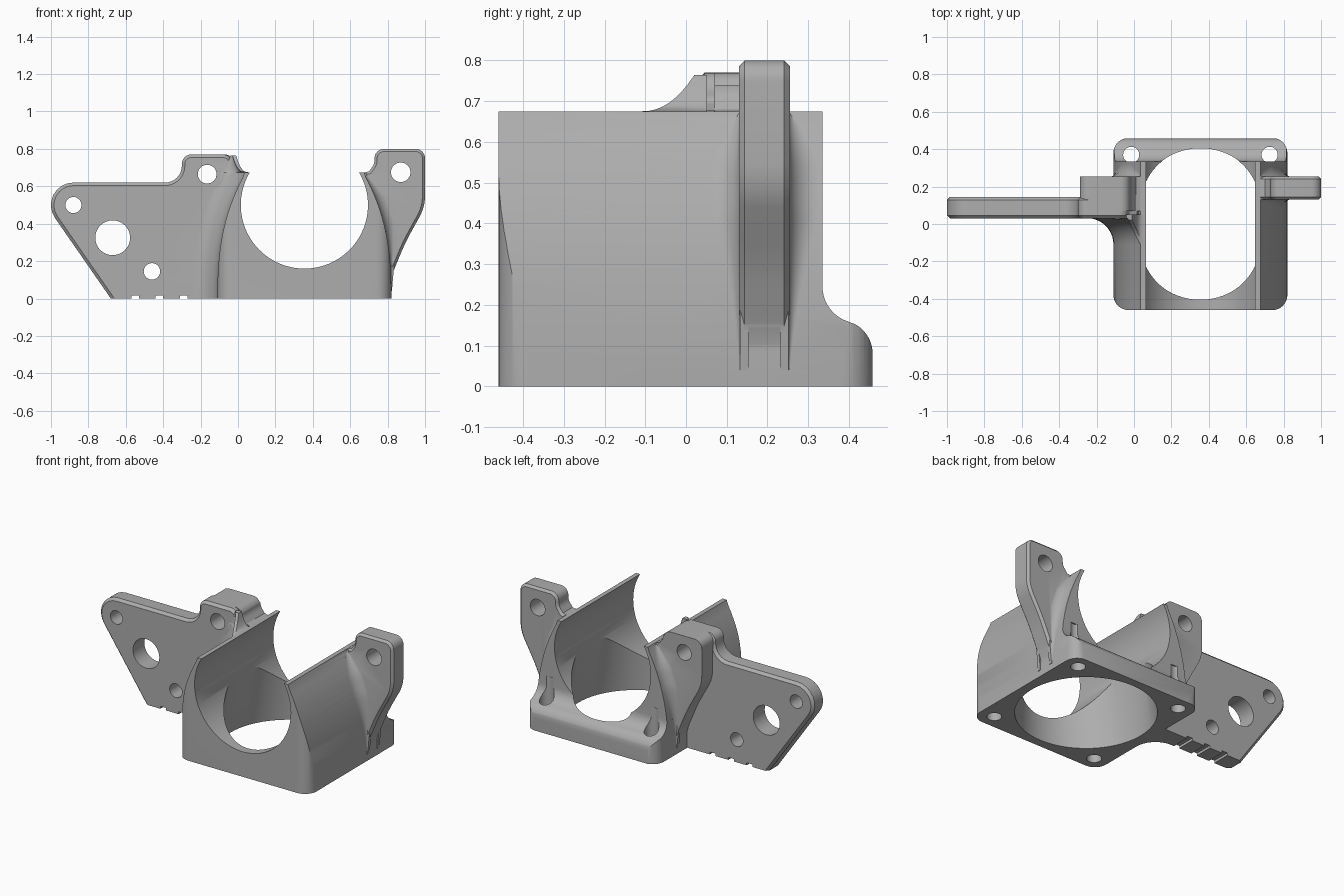
import bpy, bmesh, math
from mathutils import Vector

old = bpy.data.objects.get("Cube")
if old:
    bpy.data.objects.remove(old)

gray = bpy.data.materials.new("plain gray")
gray.use_nodes = True
gray.diffuse_color = (0.42, 0.42, 0.42, 1)
gray.node_tree.nodes["Principled BSDF"].inputs["Base Color"].default_value = (0.42, 0.42, 0.42, 1)

MID = 0.355  # x of the bracket's centre line


def loft(name, rings):
    """Closed solid through rings of equal point count."""
    bm = bmesh.new()
    loops = [[bm.verts.new(p) for p in ring] for ring in rings]
    n = len(loops[0])
    for a, b in zip(loops, loops[1:]):
        for i in range(n):
            j = (i + 1) % n
            bm.faces.new((a[i], a[j], b[j], b[i]))
    bm.faces.new(loops[0])
    bm.faces.new(loops[-1])
    bmesh.ops.recalc_face_normals(bm, faces=bm.faces)
    mesh = bpy.data.meshes.new(name)
    bm.to_mesh(mesh)
    bm.free()
    obj = bpy.data.objects.new(name, mesh)
    bpy.context.collection.objects.link(obj)
    return obj


def place(axis, a, b, d):
    return {"X": (d, a, b), "Y": (a, d, b), "Z": (a, b, d)}[axis]


def prism(name, axis, pts, lo, hi):
    return loft(name, [[place(axis, a, b, d) for a, b in pts] for d in (lo, hi)])


def cylinder(name, axis, centre, r, lo, hi, n=48):
    ring = [(centre[0] + r * math.cos(math.tau * i / n),
             centre[1] + r * math.sin(math.tau * i / n)) for i in range(n)]
    return prism(name, axis, ring, lo, hi)


def rounded(corners, steps=8):
    """Polygon whose corners (a, b, tangent length) become true arcs."""
    out = []
    for i, c in enumerate(corners):
        p = Vector(c[:2])
        if len(c) == 2:
            out.append(tuple(p))
            continue
        u = (Vector(corners[i - 1][:2]) - p).normalized()
        v = (Vector(corners[(i + 1) % len(corners)][:2]) - p).normalized()
        half = u.angle(v) / 2
        centre = p + (u + v).normalized() * c[2] / math.cos(half)
        a, b = p + u * c[2] - centre, p + v * c[2] - centre
        turn = a.angle(b)
        for k in range(steps + 1):
            t = k / steps
            q = centre + (a * math.sin((1 - t) * turn) + b * math.sin(t * turn)) / math.sin(turn)
            out.append(tuple(q))
    return out


def apply_modifiers(obj):
    bpy.context.view_layer.update()
    graph = bpy.context.evaluated_depsgraph_get()
    mesh = bpy.data.meshes.new_from_object(obj.evaluated_get(graph))
    obj.modifiers.clear()
    obj.data = mesh


def boolean(obj, other, kind):
    mod = obj.modifiers.new(kind, "BOOLEAN")
    mod.operation, mod.solver, mod.object = kind, "EXACT", other
    apply_modifiers(obj)
    bpy.data.objects.remove(other)


def chamfer(obj, width):
    mod = obj.modifiers.new("chamfer", "BEVEL")
    mod.width, mod.segments, mod.angle_limit = width, 1, math.radians(60)
    apply_modifiers(obj)
    return obj


def wall_x(z):
    """Outer wall curve on the right side of the housing."""
    if z > 0.675:
        return 0.035 - 0.065 * ((z - 0.675) / 0.09) ** 0.4
    return -0.11 + 0.41 * z ** 2.54


# Housing: footprint, curved walls and stepped rear flange intersected
heights = [0.675 * i / 24 for i in range(25)]
housing = prism("fan_duct_bracket", "Z", rounded(
    [(-0.11, -0.46, 0.08), (0.82, -0.46, 0.08), (0.82, 0.46, 0.08), (-0.11, 0.46, 0.08)]), 0, 0.8)
walls = [(wall_x(z), z) for z in heights]
walls += [(2 * MID - x, z) for x, z in reversed(walls)]
boolean(housing, prism("walls", "Y", walls, -0.6, 0.6), "INTERSECT")
flange = [(-0.6, -0.1), (0.458, -0.1)]
flange += [(0.375 + 0.083 * math.cos(math.radians(a)), 0.08 + 0.083 * math.sin(math.radians(a)))
           for a in range(0, 66, 6)]
flange += [(0.425 + 0.09 * math.cos(math.radians(a)), 0.245 + 0.09 * math.sin(math.radians(a)))
           for a in range(250, 179, -7)]
flange += [(0.335, 0.8), (-0.6, 0.8)]
boolean(housing, prism("flange", "X", flange, -0.5, 1.5), "INTERSECT")


# Screw lugs with their tapering gussets, one each side
def lug(side, top, y0, y1):
    outline = rounded([
        (0.375, top, 0.05), (0.645, top, 0.05), (0.645, 0.49, 0.06), (0.54, 0.30, 0.06),
        (0.465, 0.12, 0.05), (0.455, 0.03), (0.43, 0.05), (0.42, 0.25), (0.37, 0.45),
        (0.32, 0.62), (0.305, 0.67), (0.345, 0.68), (0.375, 0.72, 0.02)])
    return chamfer(prism("lug", "Y", [(MID + side * u, z) for u, z in outline], y0, y1), 0.014)


boolean(housing, lug(1, 0.80, 0.13, 0.255), "UNION")
boolean(housing, lug(-1, 0.77, 0.07, 0.255), "UNION")

# Side plate
plate = rounded([
    (-0.66, -0.03), (-0.68, 0), (-1.11, 0.62, 0.23), (-0.30, 0.62, 0.09), (-0.30, 0.77, 0.05),
    (-0.03, 0.77, 0.05), (-0.03, 0.70, 0.015), (0.03, 0.67), (-0.01, 0.55), (-0.09, 0.2),
    (-0.09, -0.03)])
boolean(housing, chamfer(prism("plate", "Y", plate, 0.03, 0.145), 0.016), "UNION")


# Concave blends between the walls and the plate or lugs
def blend(side, y0, way, radius, zs):
    rings = []
    for z in zs:
        r, x = radius(z), wall_x(z)
        arc = [(x - r + r * math.sin(t), y0 + way * r * (1 - math.cos(t)))
               for t in [math.pi / 2 * k / 10 for k in range(11)]]
        arc += [(x + 0.02, y0 + way * r), (x + 0.02, y0 - way * 0.02), (x - r, y0 - way * 0.02)]
        rings.append([(px if side < 0 else 2 * MID - px, py, z) for px, py in arc])
    boolean(housing, loft("blend", rings), "UNION")


def lug_radius(z):
    return 0.07 * min(1, (z / 0.42) ** 1.5, (0.7 - z) / 0.15) + 0.001


def plate_radius(z):
    return 0.14 if z <= 0.675 else 0.14 - 0.13 * ((z - 0.675) / 0.09) ** 0.45


for side, y0, way in ((1, 0.133, -1), (1, 0.252, 1), (-1, 0.252, 1)):
    blend(side, y0, way, lug_radius, [0.04 + 0.63 * i / 20 for i in range(21)])
blend(-1, 0.031, -1, plate_radius, heights + [0.675 + 0.089 * (i / 8) ** 2 for i in range(1, 9)])

# Cuts: cross bore, tapering duct, base plane, holes and notches
cutters = [cylinder("bore", "Y", (MID, 0.5), 0.34, -0.7, 0.7, 96)]
cutters.append(loft("duct", [
    [(MID + rx * math.cos(math.tau * i / 96), 0.405 * math.sin(math.tau * i / 96), z) for i in range(96)]
    for rx, z in ((0.413, -0.05), (0.405, 0), (0.325, 0.48))]))
cutters.append(prism("base", "Z", [(-2, -2), (2, -2), (2, 2), (-2, 2)], -0.5, 0))
cutters.append(cylinder("spot_face", "Y", (-0.165, 0.665), 0.09, -0.3, 0.0295))
for x, z, r in ((-0.165, 0.665, 0.05), (0.87, 0.675, 0.052), (-0.88, 0.5, 0.043),
                (-0.67, 0.325, 0.093), (-0.46, 0.145, 0.044)):
    cutters.append(cylinder("hole", "Y", (x, z), r, -0.2, 0.5))
for sx in (-1, 1):
    for y, top in ((0.37, 0.3), (-0.37, 0.16)):
        cutters.append(cylinder("screw_hole", "Z", (MID + sx * 0.37, y), 0.043, -0.1, top, 32))
for x in (-0.55, -0.42, -0.29):
    cutters.append(prism("notch", "Y", [(x - 0.02, -0.1), (x + 0.02, -0.1), (x + 0.02, 0.016),
                                        (x - 0.02, 0.016)], -0.05, 0.2))
for cutter in cutters:
    boolean(housing, cutter, "DIFFERENCE")

# Finish
housing.data.materials.clear()
housing.data.materials.append(gray)
for face in housing.data.polygons:
    face.material_index = 0
bpy.ops.object.select_all(action="DESELECT")
housing.select_set(True)
bpy.context.view_layer.objects.active = housing
bpy.ops.object.shade_smooth_by_angle(angle=math.radians(30))
